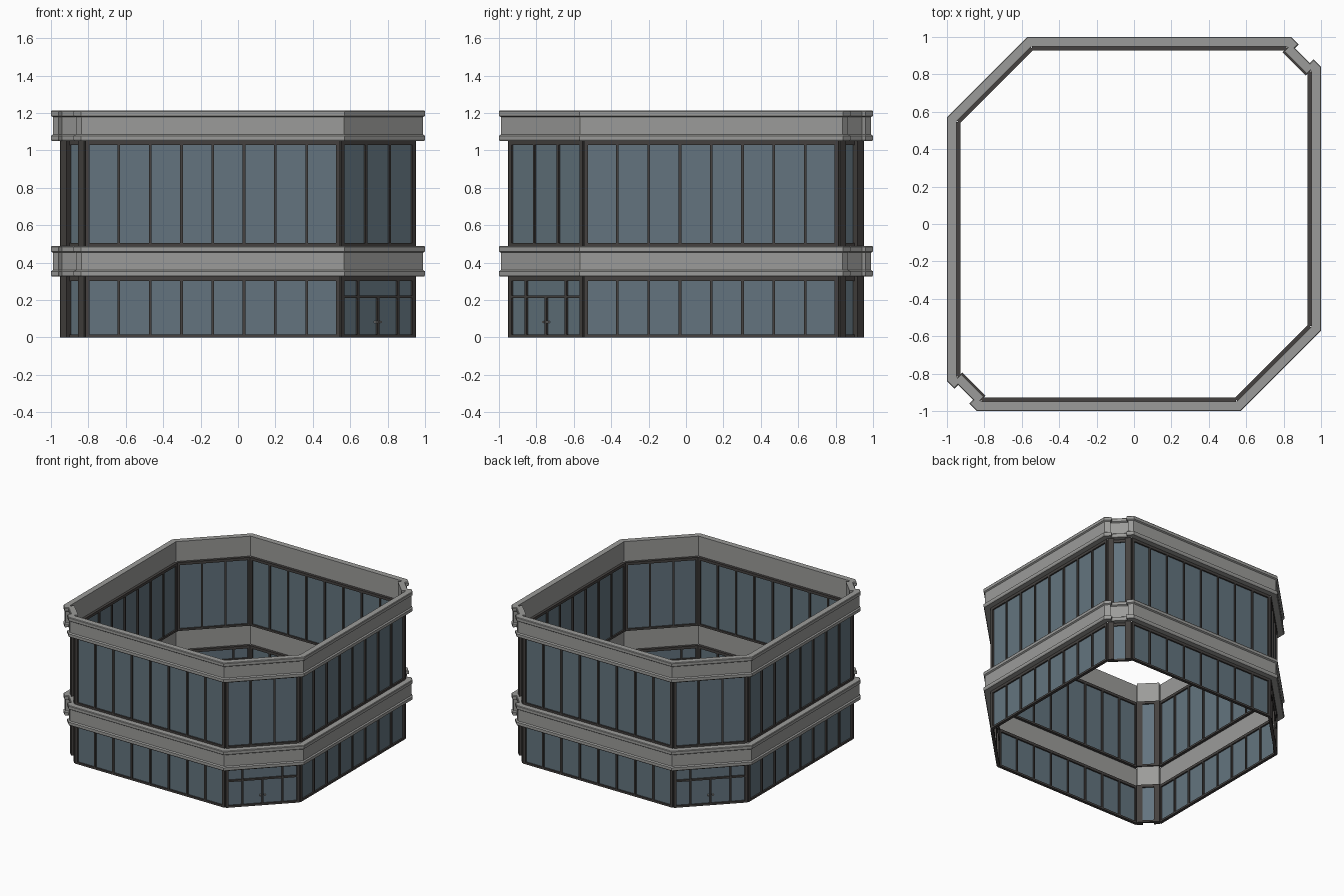
import bpy, bmesh
from mathutils import Vector

if "Cube" in bpy.data.objects:
    bpy.data.objects.remove(bpy.data.objects["Cube"])


def material(name, rgb):
    m = bpy.data.materials.new(name)
    m.diffuse_color = (*rgb, 1)
    m.use_nodes = True
    m.node_tree.nodes["Principled BSDF"].inputs["Base Color"].default_value = m.diffuse_color
    return m


STONE = material("grey stone", (0.33, 0.33, 0.32))
GLASS = material("blue grey glass", (0.125, 0.175, 0.21))
FRAME = material("dark frame", (0.058, 0.053, 0.05))
METAL = material("handle metal", (0.4, 0.4, 0.4))


def finish(name, bm, mat):
    mesh = bpy.data.meshes.new(name)
    bm.to_mesh(mesh)
    bm.free()
    mesh.materials.append(mat)
    obj = bpy.data.objects.new(name, mesh)
    bpy.context.collection.objects.link(obj)


# Cornice outline, moved inward by d: two wide chamfers, two notched corners
def outline(d):
    a = 1 - d
    c = 1.57 - 1.414 * d - a
    s = 1.84 - 1.414 * d
    r = s - 0.04
    t = min(0.08 + 1.414 * d, 0.9 * (2 * a - s))
    half = [(c, -a), (a, -c), (a, s - a),
            ((s + t) / 2, (s - t) / 2), ((r + t) / 2, (r - t) / 2),
            ((r - t) / 2, (r + t) / 2), ((s - t) / 2, (s + t) / 2),
            (s - a, a)]
    return half + [(-x, -y) for x, y in half]


# Cornice profile: inset from the outline, height above its underside
PROFILE = [(0.005, 0), (0, 0.008), (0, 0.028), (0.01, 0.035), (0.01, 0.128),
           (0, 0.135), (0, 0.158), (0.004, 0.163), (0.05, 0.163), (0.05, 0)]


def cornice(name, z):
    bm = bmesh.new()
    loops = [[bm.verts.new((x, y, z + h)) for x, y in outline(d)] for d, h in PROFILE]
    n = len(loops[0])
    for i, low in enumerate(loops):
        high = loops[(i + 1) % len(loops)]
        for j in range(n):
            k = (j + 1) % n
            bm.faces.new((low[j], low[k], high[k], high[j]))
    bmesh.ops.recalc_face_normals(bm, faces=bm.faces)
    finish(name, bm, STONE)


class Side:
    """One straight wall; s runs along it, o is the distance outward."""

    def __init__(self, p, q):
        self.p = Vector((*p, 0))
        v = Vector((*q, 0)) - self.p
        self.length = v.length
        self.u = v.normalized()
        self.n = Vector((self.u.y, -self.u.x, 0))

    def at(self, s, o, z):
        return self.p + self.u * s + self.n * o + Vector((0, 0, z))

    def box(self, bm, s0, s1, z0, z1, o0=-0.012, o1=0.012):
        v = [bm.verts.new(self.at(s, o, z))
             for s in (s0, s1) for o in (o0, o1) for z in (z0, z1)]
        for f in ((0, 1, 3, 2), (4, 6, 7, 5), (0, 4, 5, 1),
                  (2, 3, 7, 6), (0, 2, 6, 4), (1, 5, 7, 3)):
            bm.faces.new([v[i] for i in f])

    def pane(self, bm, z0, z1, o=0.0):
        e = self.length
        bm.faces.new([bm.verts.new(self.at(s, o, z))
                      for s, z in ((0, z0), (e, z0), (e, z1), (0, z1))])


HALF = [(0.545, -0.94), (0.94, -0.545), (0.94, 0.815), (0.815, 0.94)]
CORNERS = HALF + [(-x, -y) for x, y in HALF]
SIDES = [Side(CORNERS[i], CORNERS[(i + 1) % 8]) for i in range(8)]


def storey(name, z0, z1, doors):
    frame, glass = bmesh.new(), bmesh.new()
    for i, side in enumerate(SIDES):
        e = side.length
        notch, chamfer = i % 4 == 2, i % 4 == 0
        post = 0.045 if notch else 0.022
        # Corner posts, sill and header
        for s in (0, e - post):
            side.box(frame, s, s + post, z0, z1, -0.03 if notch else -0.012)
        back = (-0.03, -0.012) if notch else (-0.012, 0.012)
        side.box(frame, post, e - post, z0, z0 + 0.016, *back)
        side.box(frame, post, e - post, z1 - 0.022, z1, *back)
        side.pane(glass, z0, z1, -0.02 if notch else 0)
        if notch:
            continue
        # Mullions, or the entrance with its transom and two leaves
        if chamfer and doors:
            side.box(frame, post, e - post, 0.21, 0.224)
            for f, top in ((0.23, z1 - 0.022), (0.5, 0.21), (0.77, z1 - 0.022)):
                side.box(frame, f * e - 0.007, f * e + 0.007, z0 + 0.016, top)
        else:
            count = 3 if chamfer else 8
            for k in range(1, count):
                s = post / 2 + (e - post) * k / count
                side.box(frame, s - 0.007, s + 0.007, z0 + 0.016, z1 - 0.022)
    bmesh.ops.recalc_face_normals(frame, faces=frame.faces)
    finish(name + "_frames", frame, FRAME)
    finish(name + "_glass", glass, GLASS)


storey("ground_floor", 0, 0.325, True)
cornice("lower_cornice", 0.325)
storey("upper_floor", 0.488, 1.05, False)
cornice("upper_cornice", 1.05)

# Door handles either side of each entrance's centre
handles = bmesh.new()
for side in (SIDES[0], SIDES[4]):
    for ds in (-0.018, 0.018):
        m = side.length / 2 + ds
        side.box(handles, m - 0.005, m + 0.005, 0.076, 0.088, -0.01, 0.016)
bmesh.ops.recalc_face_normals(handles, faces=handles.faces)
finish("door_handles", handles, METAL)
